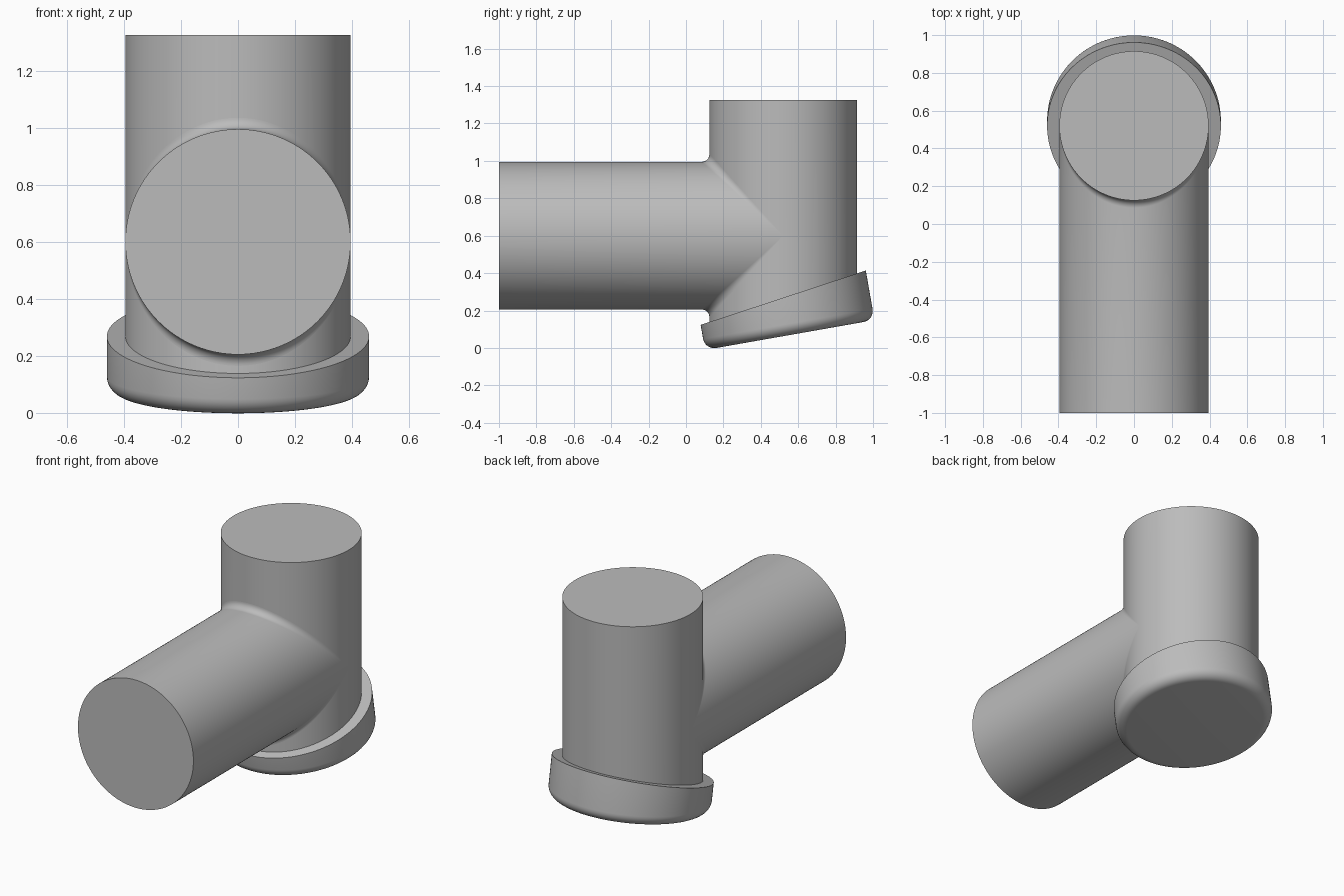
import bpy
import bmesh
from math import sin, cos, pi, radians
from mathutils import Vector

default = bpy.data.objects.get("Cube")
if default:
    bpy.data.objects.remove(default, do_unlink=True)

SEG = 128        # sides of every round part
R = 0.395        # pipe radius
FILLET = 0.04    # blend radius where the pipes meet
AXIS_Y = 0.52    # upright pipe axis
AXIS_Z = 0.60    # branch pipe axis
TILT = radians(10)

grey = bpy.data.materials.new("plain grey")
grey.use_nodes = True
colour = (0.5, 0.5, 0.5, 1)
grey.diffuse_color = colour
grey.node_tree.nodes["Principled BSDF"].inputs["Base Color"].default_value = colour


def loft(name, rings, close_start=True, close_end=True):
    """Skin a list of point rings and cap the chosen ends."""
    bm = bmesh.new()
    loops = [[bm.verts.new(p) for p in ring] for ring in rings]
    for a, b in zip(loops, loops[1:]):
        for i in range(SEG):
            j = (i + 1) % SEG
            bm.faces.new((a[i], a[j], b[j], b[i]))
    if close_start:
        bm.faces.new(loops[0][::-1])
    if close_end:
        bm.faces.new(loops[-1])
    bmesh.ops.remove_doubles(bm, verts=bm.verts, dist=1e-5)
    bmesh.ops.recalc_face_normals(bm, faces=bm.faces)
    mesh = bpy.data.meshes.new(name)
    bm.to_mesh(mesh)
    bm.free()
    mesh.materials.append(grey)
    obj = bpy.data.objects.new(name, mesh)
    bpy.context.collection.objects.link(obj)
    bpy.ops.object.select_all(action='DESELECT')
    obj.select_set(True)
    bpy.context.view_layer.objects.active = obj
    bpy.ops.object.shade_smooth_by_angle(angle=radians(30))
    return obj


angles = [2 * pi * i / SEG for i in range(SEG)]


# Upright pipe, its foot sloping to stay inside the collar
def foot(y):
    return 0.085 + 0.33 * (y - 0.08)


plan = [(R * sin(a), AXIS_Y - R * cos(a)) for a in angles]
loft("upright_pipe", [
    [(x, y, foot(y)) for x, y in plan],
    [(x, y, 1.325) for x, y in plan],
])


# Branch pipe, ending in a rolling-ball blend onto the upright pipe
def blend_point(a, t):
    s, c = sin(a), cos(a)
    ball = Vector((s, -abs(c), c)) * (R + FILLET)
    to_branch = Vector((-s, 0, -c))
    to_upright = Vector((-s, abs(c), 0))
    p = ball + FILLET * to_branch.lerp(to_upright, t).normalized()
    return p + Vector((0, AXIS_Y, AXIS_Z))


STEPS = 8
branch = [[(R * sin(a), -1, AXIS_Z + R * cos(a)) for a in angles]]
branch += [[blend_point(a, k / STEPS) for a in angles] for k in range(STEPS + 1)]
loft("branch_pipe", branch, close_end=False)

# Tilted base collar with a rounded lower edge and an obliquely cut top
CR, ROUND = 0.46, 0.06
collar = []
for k in range(9):
    b = pi / 2 * k / 8
    r, z = CR - ROUND + ROUND * sin(b), ROUND * (1 - cos(b))
    collar.append([(r * sin(a), -r * cos(a), z) for a in angles])
collar.append([(CR * sin(a), -CR * cos(a), 0.2025 - 0.0665 * cos(a)) for a in angles])
base = loft("base_collar", collar)
base.location = (0, 0.555, 0.069)
base.rotation_euler = (TILT, 0, 0)
